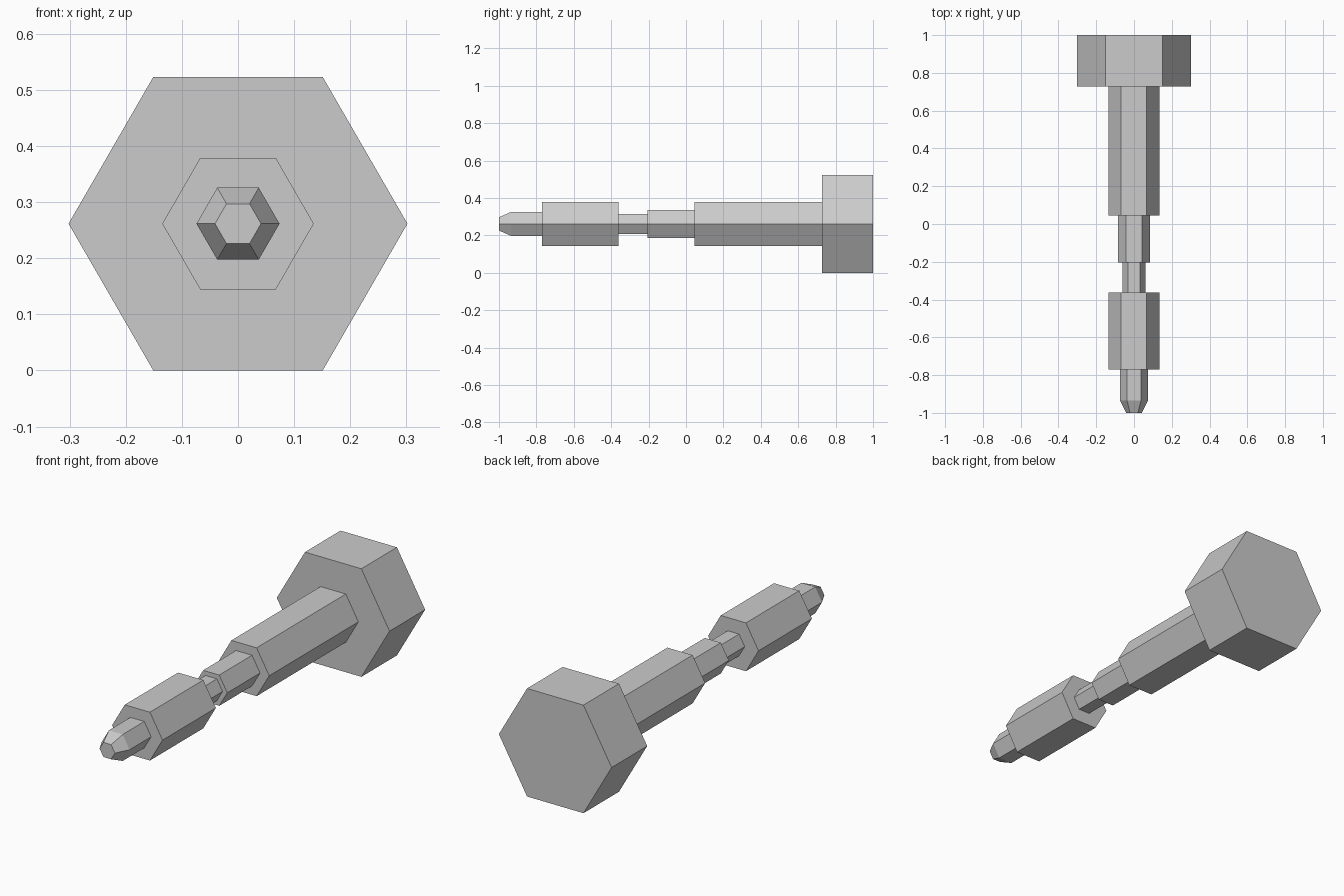
import bpy, bmesh
from math import sin, cos, pi

if "Cube" in bpy.data.objects:
    bpy.data.objects.remove(bpy.data.objects["Cube"])

SIDES = 6
HEAD_R = 0.302
AXIS_Z = HEAD_R * sin(pi / 3)   # the head's lower flat rests on z = 0


def hex_lathe(name, profile):
    """Closed hexagonal solid around the y axis from (y, radius) pairs."""
    bm = bmesh.new()
    rings = [[bm.verts.new((r * cos(2 * pi * i / SIDES), y,
                            AXIS_Z + r * sin(2 * pi * i / SIDES)))
              for i in range(SIDES)] for y, r in profile]
    for a, b in zip(rings, rings[1:]):
        for i in range(SIDES):
            j = (i + 1) % SIDES
            bm.faces.new((a[i], a[j], b[j], b[i]))
    bm.faces.new(rings[0])
    bm.faces.new(rings[-1])
    bmesh.ops.recalc_face_normals(bm, faces=bm.faces)
    mesh = bpy.data.meshes.new(name)
    bm.to_mesh(mesh)
    bm.free()
    obj = bpy.data.objects.new(name, mesh)
    bpy.context.collection.objects.link(obj)
    return obj


# Stepped pin, front to back
hex_lathe("stepped_hex_pin", [
    (-1.0, 0.041), (-0.935, 0.074), (-0.77, 0.074),   # tapered tip
    (-0.77, 0.135), (-0.362, 0.135),                  # front collar
    (-0.362, 0.061), (-0.205, 0.061),                 # thin neck
    (-0.205, 0.086), (0.046, 0.086),                  # thicker neck
    (0.046, 0.135), (0.728, 0.135),                   # main shank
    (0.728, HEAD_R), (1.0, HEAD_R),                   # wide head
])
